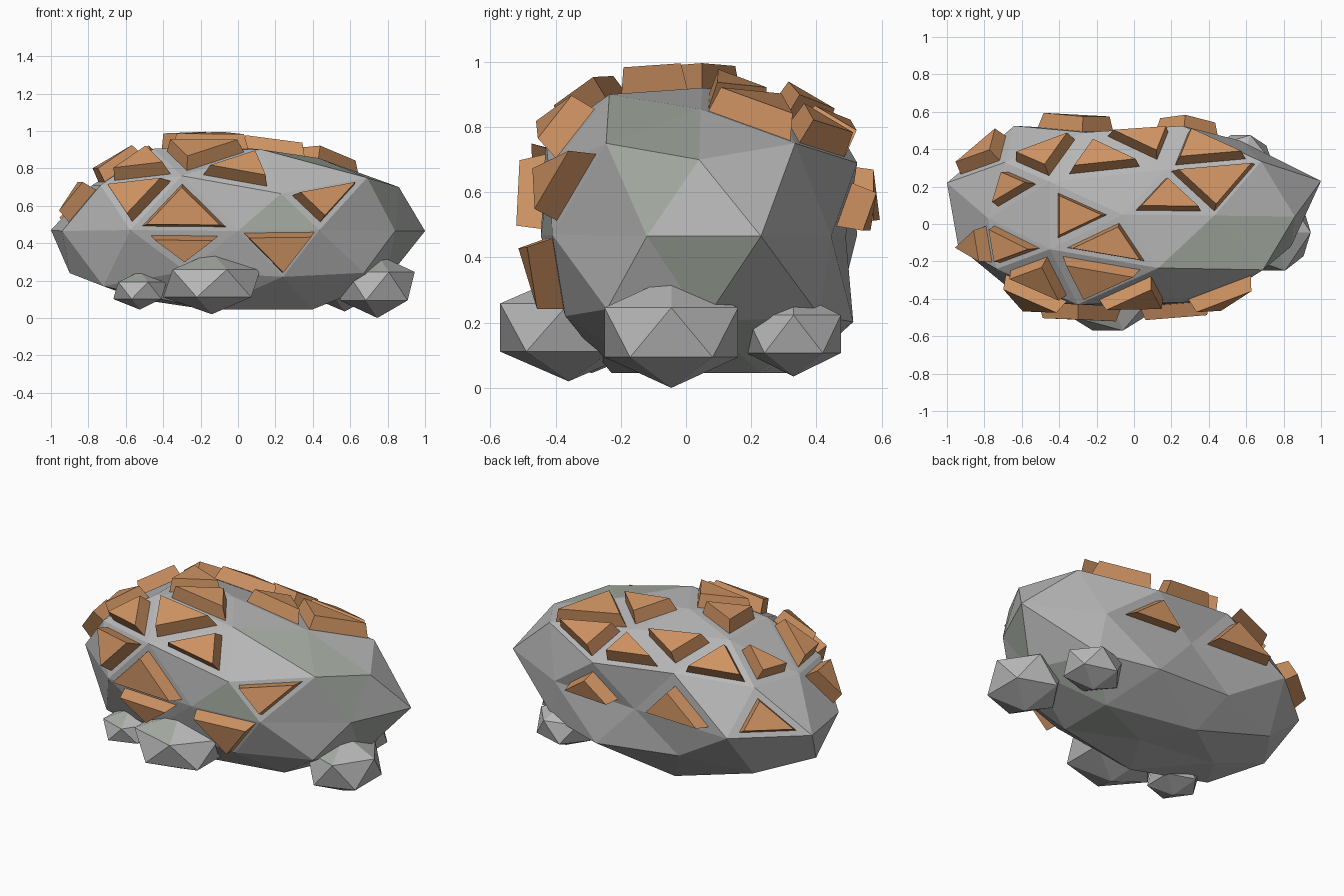
import bpy, bmesh
from mathutils import Vector

if "Cube" in bpy.data.objects:
    bpy.data.objects.remove(bpy.data.objects["Cube"])


def material(name, rgb):
    m = bpy.data.materials.new(name)
    m.diffuse_color = (*rgb, 1)
    m.use_nodes = True
    m.node_tree.nodes["Principled BSDF"].inputs["Base Color"].default_value = m.diffuse_color
    return m


STONE = material("grey stone", (0.48, 0.48, 0.48))
MOSS = material("mossy grey stone", (0.385, 0.42, 0.37))
COPPER = material("copper ore", (0.63, 0.295, 0.125))


def make_object(name, bm, *mats):
    bmesh.ops.recalc_face_normals(bm, faces=bm.faces)
    mesh = bpy.data.meshes.new(name)
    bm.to_mesh(mesh)
    for m in mats:
        mesh.materials.append(m)
    ob = bpy.data.objects.new(name, mesh)
    bpy.context.collection.objects.link(ob)
    return ob


def nearest_face(bm, p):
    return min(bm.faces, key=lambda f: (f.calc_center_median() - Vector(p)).length)


def clamp(v, lo, hi):
    return max(lo, min(hi, v))


# Boulder: stretched icosphere with flattened top, bottom and sides
rock = bmesh.new()
bmesh.ops.create_icosphere(rock, subdivisions=2, radius=1)
for v in rock.verts:
    x, y, z = v.co
    v.co = (x * (1 if x < 0 else 0.93),
            clamp(0.055 + 0.566 * y, -0.44, 0.52),
            clamp(0.465 + 0.5 * z, 0.045, 0.92))

# Irregular corners: the nearest corner is pulled to each point
CORNERS = [
    (1, .23, .465), (.84, -.12, .465), (.86, .04, .70), (.69, -.245, .75), (.68, .335, .75),
    (.43, .045, .855), (.13, -.235, .90), (.165, .29, .83), (-.45, -.135, .905), (-.45, .225, .905),
    (-.06, .05, .92), (-1, .22, .47), (-.94, -.12, .465), (-.735, -.24, .71), (-.69, .33, .72),
    (-.30, -.43, .76), (-.575, -.42, .47), (0, -.445, .465), (.23, -.42, .665), (.435, -.41, .47),
    (-.64, .525, .47), (0, .49, .465), (-.26, .49, .75), (.26, .525, .69), (.57, .445, .465),
    (-.90, .04, .24), (-.72, -.23, .17), (.24, -.37, .22), (-.28, -.38, .25), (.60, .41, .22),
    (-.78, .03, .71), (-.28, .47, .25), (-.53, .05, .10),
]
targets = [(min(rock.verts, key=lambda v: (v.co - Vector(p)).length), p) for p in CORNERS]
for v, p in targets:
    v.co = p
rock.normal_update()

# Mossy faces
for p in [(.22, -.42, .53), (.42, -.15, .83), (.66, -.05, .77), (.80, -.11, .64),
          (.89, .05, .38), (.30, .20, .05), (.65, .32, .15)]:
    nearest_face(rock, p).material_index = 1

# Ore plates: tapered slabs standing on chosen faces (x, y, z, size)
PLATES = [
    (-.54, -.37, .65, .76), (-.29, -.44, .565, .79), (-.28, -.42, .39, .63), (.02, -.37, .775, .65),
    (.22, -.41, .38, .88), (.45, -.36, .63, .74), (-.495, -.27, .79, .70), (-.21, -.27, .85, .72),
    (-.13, -.11, .91, .72), (-.32, .05, .91, .68), (-.18, .34, .84, .62), (.06, .44, .77, .63),
    (.37, .385, .77, .74), (.425, .225, .82, .88), (.18, .13, .87, .72), (-.46, .36, .78, .74),
    (-.65, .20, .78, .62), (-.77, .36, .55, .68), (-.66, -.11, .78, .74), (-.82, -.11, .63, .72),
    (-.30, .50, .56, .64), (.25, .49, .54, .60),
]
ore = bmesh.new()
for x, y, z, size in PLATES:
    f = nearest_face(rock, (x, y, z))
    c, n = f.calc_center_median(), f.normal
    base = [ore.verts.new(c + (v.co - c) * size - n * 0.01) for v in f.verts]
    top = [ore.verts.new(c + (v.co - c) * size * 0.86 + n * 0.08) for v in f.verts]
    ore.faces.new(top)
    ore.faces.new(base[::-1])
    for i in range(3):
        j = (i + 1) % 3
        ore.faces.new((base[i], base[j], top[j], top[i]))

make_object("boulder", rock, STONE, MOSS)
make_object("ore_plates", ore, COPPER)

# Small stones round the foot: name, centre, half sizes
STONES = [
    ("front_stone", (-.14, -.36, .185), (.26, .21, .165)),
    ("front_left_stone", (-.525, -.29, .147), (.142, .14, .102)),
    ("right_stone", (.745, -.045, .17), (.20, .205, .17)),
    ("back_right_stone", (.57, .33, .165), (.17, .145, .13)),
]
for name, centre, half in STONES:
    bm = bmesh.new()
    bmesh.ops.create_icosphere(bm, subdivisions=1, radius=1)
    for v in bm.verts:
        v.co = (v.co.x * half[0] / 0.894 + centre[0],
                v.co.y * half[1] / 0.851 + centre[1],
                v.co.z * half[2] + centre[2])
    # one mossy face on the upper front
    nearest_face(bm, (centre[0], centre[1] - half[1], centre[2] + half[2])).material_index = 1
    make_object(name, bm, STONE, MOSS)
